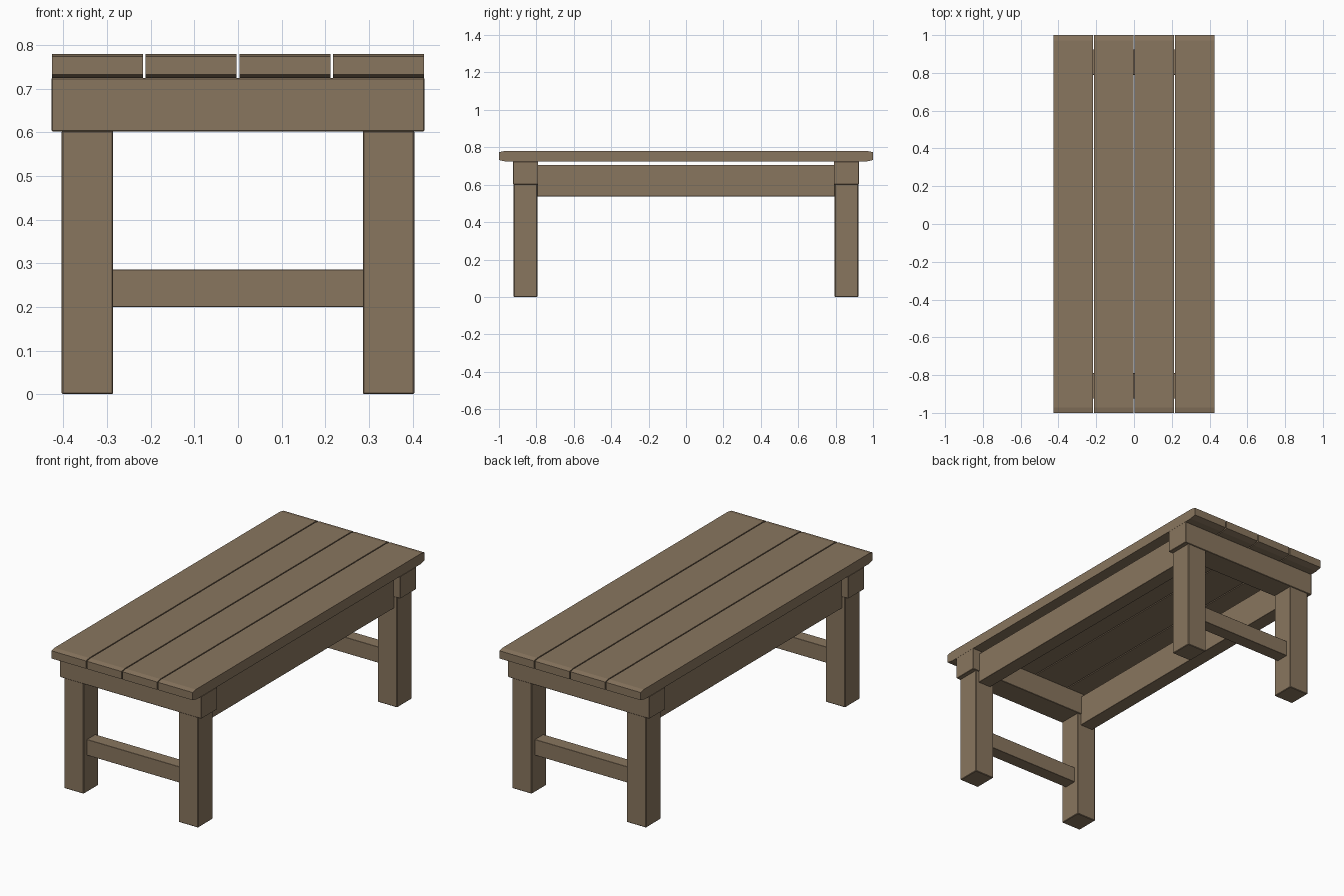
import bpy, bmesh

cube = bpy.data.objects.get("Cube")
if cube:
    bpy.data.objects.remove(cube, do_unlink=True)

wood = bpy.data.materials.new("brown_wood")
wood.use_nodes = True
colour = (0.25, 0.18, 0.113, 1)
wood.diffuse_color = colour
wood.node_tree.nodes["Principled BSDF"].inputs["Base Color"].default_value = colour


def finish(name, bm):
    bmesh.ops.recalc_face_normals(bm, faces=bm.faces)
    mesh = bpy.data.meshes.new(name)
    bm.to_mesh(mesh)
    bm.free()
    mesh.materials.append(wood)
    obj = bpy.data.objects.new(name, mesh)
    bpy.context.collection.objects.link(obj)
    return obj


def board(name, xs, ys, zs, bevel=0.002):
    """Straight timber between two limits on each axis, with eased edges."""
    bm = bmesh.new()
    bmesh.ops.create_cube(bm, size=1)
    for v in bm.verts:
        v.co = [lim[0] if c < 0 else lim[1] for c, lim in zip(v.co, (xs, ys, zs))]
    obj = finish(name, bm)
    mod = obj.modifiers.new("eased_edges", 'BEVEL')
    mod.width = bevel
    mod.segments = 1
    return obj


def span(side, near, far):
    """Limits mirrored to the given side."""
    return sorted((side * near, side * far))


# Tabletop planks, chamfered at both ends
half_profile = [(0.965, 0.724), (1.0, 0.732), (1.0, 0.774), (0.972, 0.78)]
profile = half_profile + [(-y, z) for y, z in reversed(half_profile)]
width, gap = 0.2085, 0.006
for i in range(4):
    x = -0.426 + i * (width + gap)
    bm = bmesh.new()
    face = bm.faces.new([bm.verts.new((x, y, z)) for y, z in profile])
    ext = bmesh.ops.extrude_face_region(bm, geom=[face])
    for v in ext["geom"]:
        if isinstance(v, bmesh.types.BMVert):
            v.co.x += width
    finish(f"top_plank_{i + 1}", bm)

# End frames: beam, stretcher and two legs
for end, end_name in ((-1, "front"), (1, "back")):
    board(f"{end_name}_beam", (-0.427, 0.427), span(end, 0.79, 0.925), (0.602, 0.7245))
    board(f"{end_name}_stretcher", (-0.29, 0.29), span(end, 0.82, 0.892), (0.2, 0.286), 0.001)
    for side, side_name in ((-1, "right"), (1, "left")):
        board(f"{end_name}_{side_name}_leg", span(side, 0.286, 0.404),
              span(end, 0.795, 0.921), (0, 0.604), 0.003)

# Long side rails, slightly below the planks
for side, side_name in ((-1, "right"), (1, "left")):
    board(f"{side_name}_rail", span(side, 0.307, 0.385), (-0.797, 0.797), (0.538, 0.706), 0.001)
